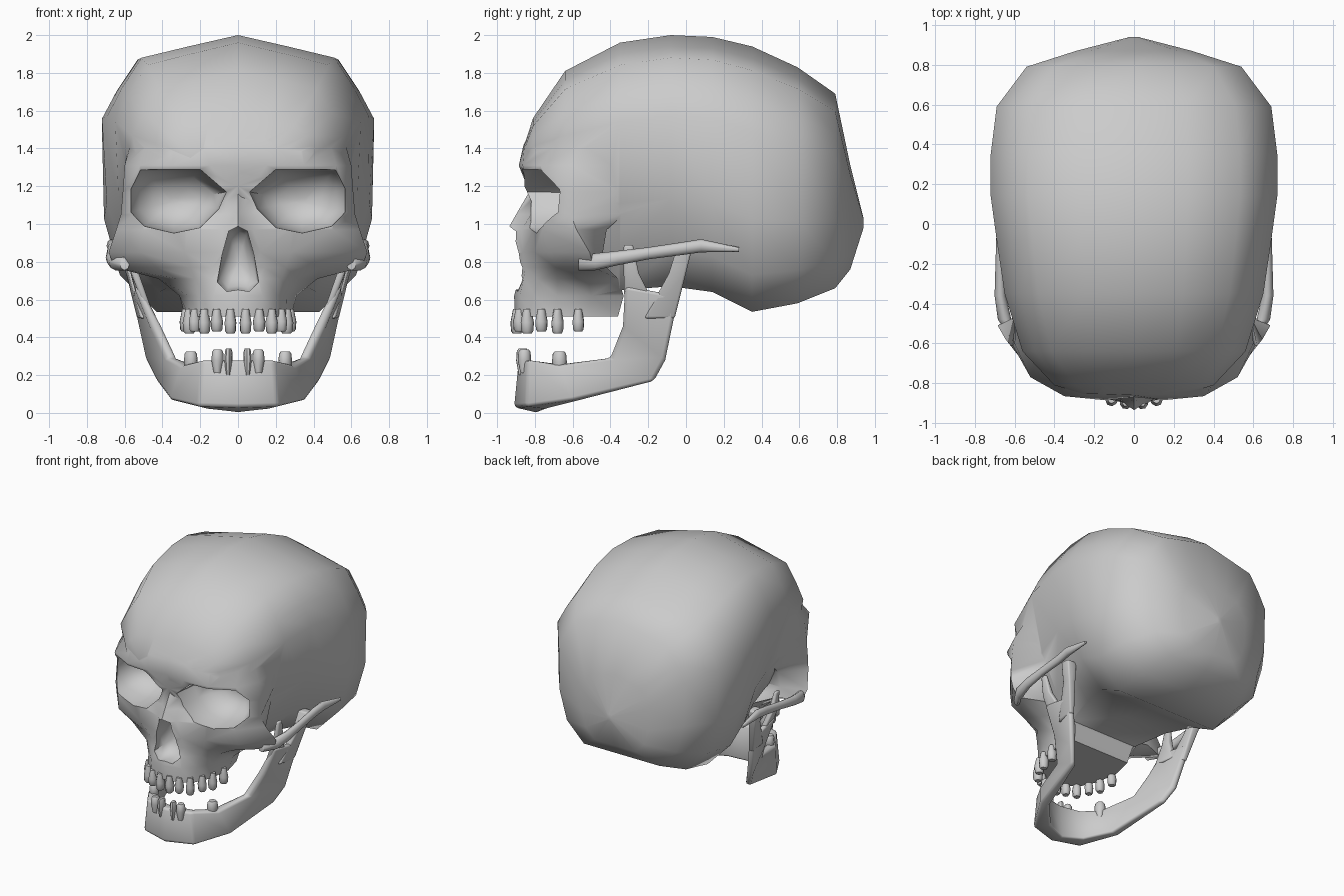
import bpy, bmesh, math
from mathutils import Vector

if "Cube" in bpy.data.objects:
    bpy.data.objects.remove(bpy.data.objects["Cube"])

bone = bpy.data.materials.new("bone_grey")
bone.use_nodes = True
GREY = (0.6, 0.6, 0.6, 1)
bone.diffuse_color = GREY
bone.node_tree.nodes["Principled BSDF"].inputs["Base Color"].default_value = GREY


def select(ob):
    bpy.ops.object.select_all(action="DESELECT")
    ob.select_set(True)
    bpy.context.view_layer.objects.active = ob


def apply(ob, kind, **settings):
    mod = ob.modifiers.new(kind.title(), kind)
    for key, value in settings.items():
        setattr(mod, key, value)
    select(ob)
    bpy.ops.object.modifier_apply(modifier=mod.name)


def smooth(ob, angle):
    select(ob)
    bpy.ops.object.shade_smooth_by_angle(angle=math.radians(angle))


def loft(name, rings, cap_start=True, cap_end=True):
    """Skin a row of closed rings that share one point count."""
    bm = bmesh.new()
    rows = [[bm.verts.new(p) for p in ring] for ring in rings]
    n = len(rows[0])
    for a, b in zip(rows, rows[1:]):
        for i in range(n):
            j = (i + 1) % n
            bm.faces.new((a[i], a[j], b[j], b[i]))
    if cap_start:
        bm.faces.new(rows[0])
    if cap_end:
        bm.faces.new(rows[-1])
    bmesh.ops.recalc_face_normals(bm, faces=bm.faces)
    mesh = bpy.data.meshes.new(name)
    bm.to_mesh(mesh)
    bm.free()
    mesh.materials.append(bone)
    ob = bpy.data.objects.new(name, mesh)
    bpy.context.collection.objects.link(ob)
    return ob


def mirrored(half):
    """Close a half outline that starts on the middle line."""
    return half + [(-x, *rest) for x, *rest in reversed(half) if x > 0]


# Cranium: one unit cross-section swept from forehead to back
dome = [(0, 1), (.38, .955), (.74, .91), (.89, .79), (1, .68), (.985, .35), (.87, .14), (.6, 0), (0, 0)]
stations = [  # y, half width, top, bottom, pinch of the temples
    (-.855, .25, 1.42, 1.2, 1), (-.81, .4, 1.56, 1.1, .95), (-.64, .56, 1.81, .74, .88),
    (-.35, .65, 1.96, .65, .86), (-.08, .69, 2, .67, .93), (.14, .72, 1.99, .64, .98),
    (.35, .72, 1.94, .535, 1), (.59, .69, 1.83, .58, 1), (.79, .54, 1.69, .66, 1),
    (.87, .29, 1.31, .76, 1), (.94, .02, 1.03, .98, 1)]
rings = []
for y, w, top, low, pinch in stations:
    half = []
    for u, v in dome:
        squeeze = 1 if v > .5 else pinch if v > .2 else pinch ** 2
        half.append((u * w * squeeze, y, low + v * (top - low)))
    rings.append(mirrored(half))
skull = loft("cranium_and_face", rings)

# Face: horizontal outlines from forehead to upper jaw
outlines = {
    1.54: [(0, -.8), (.15, -.79), (.32, -.74), (.44, -.66), (.5, -.5), (.45, -.3)],
    1.42: [(0, -.86), (.15, -.855), (.34, -.81), (.49, -.69), (.57, -.52), (.58, -.3)],
    1.31: [(0, -.87), (.15, -.885), (.35, -.865), (.52, -.77), (.6, -.6), (.58, -.3)],
    1.17: [(0, -.83), (.06, -.815), (.3, -.82), (.52, -.73), (.61, -.61), (.55, -.3)],
    1.05: [(0, -.9), (.07, -.83), (.3, -.8), (.52, -.74), (.62, -.61), (.52, -.33)],
    .97: [(0, -.945), (.08, -.87), (.28, -.81), (.5, -.76), (.645, -.58), (.5, -.42)],
    .85: [(0, -.93), (.12, -.865), (.28, -.8), (.52, -.72), (.685, -.51), (.5, -.44)],
    .77: [(0, -.9), (.14, -.85), (.25, -.78), (.43, -.69), (.655, -.49), (.48, -.42)],
    .71: [(0, -.885), (.14, -.86), (.23, -.79), (.32, -.68), (.42, -.52), (.33, -.36)],
    .62: [(0, -.91), (.13, -.88), (.21, -.8), (.26, -.68), (.31, -.5), (.26, -.33)],
    .51: [(0, -.905), (.12, -.88), (.2, -.82), (.255, -.7), (.28, -.52), (.24, -.36)],
}
face = loft("face", [mirrored([(x, y, z) for x, y in row]) for z, row in outlines.items()])
apply(skull, "BOOLEAN", object=face, operation="UNION", solver="EXACT")
bpy.data.objects.remove(face)


def carve(outline, centre, steps):
    """Cut a tapering hollow, given as (depth, scale) steps, into the skull."""
    c = Vector(centre)
    cutter = loft("hollow_cutter", [[(c.x + (x - c.x) * s, y, c.y + (z - c.y) * s) for x, z in outline]
                                    for y, s in steps])
    cutter.hide_render = True
    apply(skull, "BOOLEAN", object=cutter, operation="DIFFERENCE", solver="EXACT")
    bpy.data.objects.remove(cutter)


# Eye sockets and nose opening
socket = [(.06, 1.17), (.2, 1.29), (.52, 1.29), (.58, 1.19), (.58, 1.06),
          (.5, .985), (.34, .95), (.2, .98), (.1, 1.08)]
for side in (1, -1):
    carve([(side * x, z) for x, z in socket], (side * .34, 1.12),
          [(-1.1, 1.02), (-.8, .99), (-.65, .94), (-.56, .75), (-.5, .45), (-.48, .1)])
nose = mirrored([(0, .99), (.05, .965), (.085, .84), (.112, .69), (.06, .64), (0, .65)])
carve(nose, (0, .8), [(-1.1, 1), (-.85, .98), (-.78, .85), (-.74, .5), (-.73, .1)])
smooth(skull, 55)

# Cheek arches
for side, label in ((1, "left"), (-1, "right")):
    path = [(.6, -.57, .79, .035), (.65, -.48, .8, .045), (.672, -.36, .82, .038), (.672, -.2, .845, .032),
            (.665, -.02, .87, .034), (.67, .08, .885, .035), (.68, .28, .865, .012)]
    ring = [math.tau * k / 8 for k in range(8)]
    arch = loft(label + "_cheek_arch", [[(side * (x + .75 * r * math.cos(a)), y, z + r * math.sin(a))
                                         for a in ring] for x, y, z, r in path])
    smooth(arch, 60)

# Lower jaw: corners run outer top, outer bottom, inner bottom, inner top
body = [
    [(0, -.885, .28), (0, -.91, .03), (0, -.78, 0), (0, -.8, .27)],
    [(.19, -.84, .28), (.21, -.85, .035), (.15, -.73, .02), (.15, -.77, .27)],
    [(.3, -.67, .25), (.36, -.6, .07), (.29, -.58, .06), (.24, -.66, .26)],
    [(.38, -.4, .29), (.435, -.17, .17), (.39, -.17, .17), (.32, -.4, .29)],
    [(.46, -.335, .46), (.49, -.11, .28), (.44, -.11, .28), (.4, -.33, .46)],
    [(.55, -.325, .67), (.56, -.04, .62), (.51, -.04, .62), (.51, -.32, .67)]]
coronoid = [
    [(.495, -.325, .56), (.525, -.16, .56), (.485, -.16, .56), (.46, -.325, .56)],
    [(.565, -.33, .74), (.57, -.25, .74), (.525, -.25, .74), (.525, -.33, .74)],
    [(.58, -.33, .89), (.58, -.28, .89), (.555, -.28, .89), (.555, -.33, .89)]]
condyle = [
    [(.515, -.22, .5), (.535, -.06, .5), (.495, -.06, .5), (.475, -.22, .5)],
    [(.58, -.09, .74), (.59, -.005, .72), (.53, -.005, .72), (.53, -.09, .74)],
    [(.63, -.05, .87), (.63, .03, .86), (.55, .03, .86), (.55, -.05, .87)]]
jaw = loft("lower_jaw", body, cap_start=False)
for name, rows in (("jaw_front_prong", coronoid), ("jaw_hinge", condyle)):
    part = loft(name, rows)
    apply(part, "BEVEL", width=.012, segments=2)
    apply(part, "MIRROR", use_axis=(True, False, False))
    smooth(part, 80)
apply(jaw, "MIRROR", use_axis=(True, False, False), use_clip=True)
apply(jaw, "BEVEL", width=.022, segments=2, limit_method="ANGLE", angle_limit=math.radians(40))
smooth(jaw, 80)


def tooth(name, x, y, low, high, width, biting):
    """A rounded peg whose crown swells below or above the gum."""
    turn = math.atan2(x * .9, -y - .55)
    rows = []
    for t, swell in ((0, .65), (.1, .9), (.45, 1), (1, .6)):
        z = low + t * (high - low) if biting == "down" else high - t * (high - low)
        ring = []
        for k in range(8):
            a = math.tau * k / 8 + math.pi / 8
            p, q = width * .54 * swell * math.cos(a), .036 * swell * math.sin(a)
            ring.append((x + p * math.cos(turn) - q * math.sin(turn),
                         y + p * math.sin(turn) + q * math.cos(turn), z))
        rows.append(ring)
    smooth(loft(name, rows), 50)


# Teeth
upper = [(.04, -.895), (.112, -.88), (.178, -.84), (.228, -.765), (.258, -.68), (.275, -.57)]
lower = [(.05, -.865, .2, .34, .04), (.108, -.855, .21, .335, .06), (.25, -.67, .2, .325, .075)]
for side, label in ((1, "left"), (-1, "right")):
    for i, (x, y) in enumerate(upper):
        tooth(f"{label}_upper_tooth_{i + 1}", side * x, y, .42 + .01 * (i % 2), .55, .06, "down")
    for i, (x, y, low, high, width) in enumerate(lower):
        tooth(f"{label}_lower_tooth_{i + 1}", side * x, y, low, high, width, "up")
